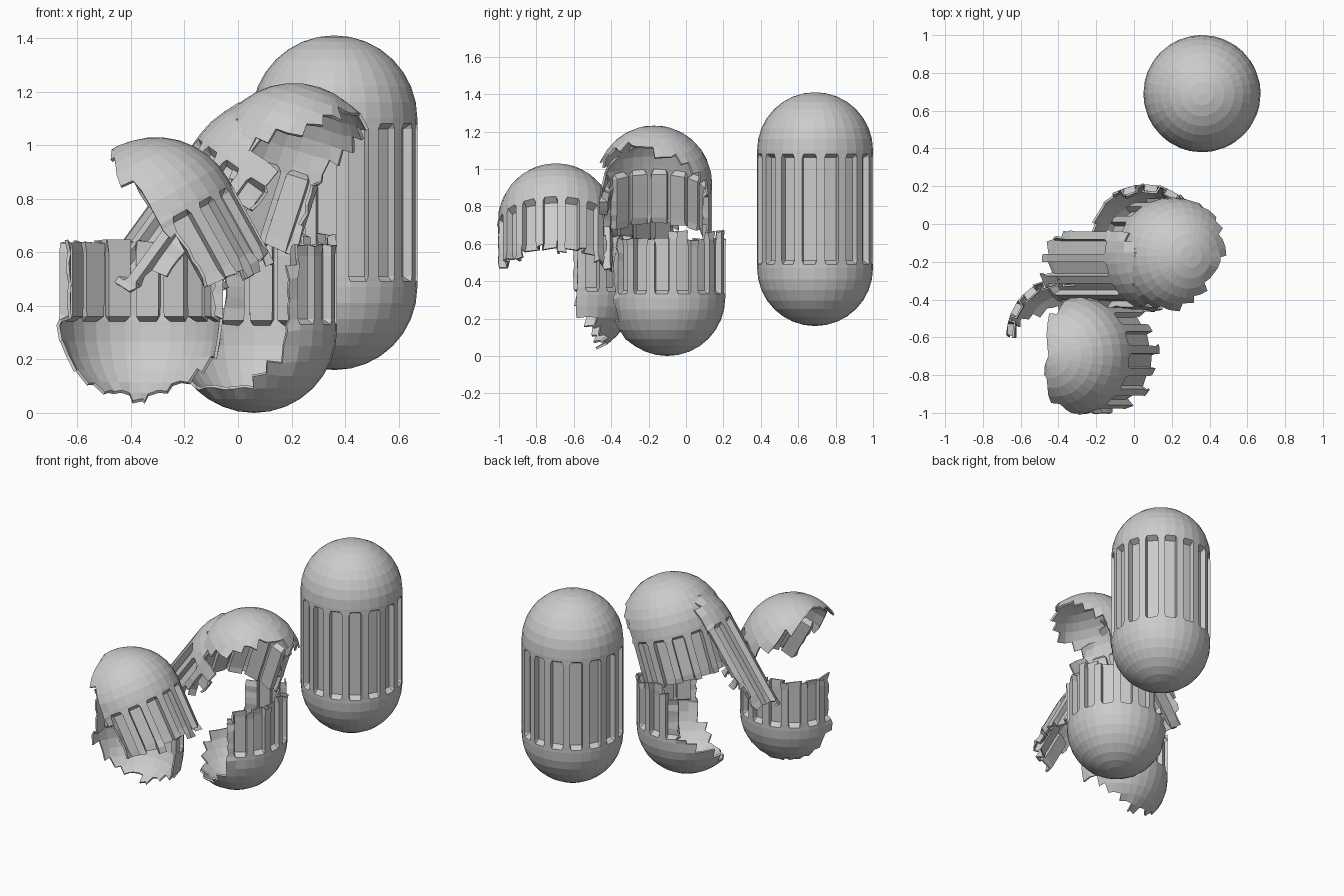
import bpy, bmesh, math, random
from mathutils import Matrix, Vector

if "Cube" in bpy.data.objects:
    bpy.data.objects.remove(bpy.data.objects["Cube"])

R = 0.31        # capsule radius
H = 0.315       # half length of the straight middle
SEG = 32        # sides; every second one is a recessed slot
DEPTH = 0.035   # slot depth
WIDEN = math.radians(1.6)   # slots are wider than the ribs between them
random.seed(4)


def lerp_table(table, az):
    """Height of a fracture line at an angle, from (angle, height) points."""
    for (a0, h0), (a1, h1) in zip(table, table[1:]):
        if a0 <= az <= a1:
            return h0 + (h1 - h0) * (az - a0) / max(a1 - a0, 1e-6)
    return None


def rows():
    """Capsule profile from bottom to top: (height, radius, in_slot)."""
    n = 8
    dome = [(H + R * math.sin(math.pi / 2 * i / n),
             R * math.cos(math.pi / 2 * i / n), False) for i in range(n + 1)]
    bottom = [(-z, r, False) for z, r, s in reversed(dome)]
    m = 14
    slots = [(-0.275 + 0.55 * i / m, R, True) for i in range(m + 1)]
    return bottom + [(-0.295, R, False)] + slots + [(0.295, R, False)] + dome


def capsule(name, loc, tilt=0, lo=None, hi=None, from_dome=0):
    """Fluted capsule, or the fragment of it between fracture lines lo and hi.
    from_dome = 1 / -1 places loc at the centre of the top / bottom dome."""
    bm = bmesh.new()
    prof = rows()
    cols = [(k, side) for k in range(SEG) for side in (-1, 0)]
    grid = []
    for z, r, slot in prof:
        ring = []
        for k, side in cols:
            a = 2 * math.pi * k / SEG
            if slot:
                a += -WIDEN if k % 2 else WIDEN
            rr = r - DEPTH if slot and (k + side) % 2 else r
            ring.append(bm.verts.new((rr * math.cos(a), rr * math.sin(a), z)))
        grid.append(ring)
    noise = [random.uniform(-0.015, 0.015) for _ in range(SEG)]
    n = len(cols)
    for j in range(len(prof) - 1):
        zm = (prof[j][0] + prof[j + 1][0]) / 2
        for i in range(n):
            k, side = cols[i]
            az = (k + (0.5 if side == 0 else 0)) * 360 / SEG
            if lo:
                h = lerp_table(lo, az)
                if h is None or zm < h + noise[k]:
                    continue
            if hi:
                h = lerp_table(hi, az)
                if h is None or zm > h + noise[k]:
                    continue
            i2 = (i + 1) % n
            bm.faces.new((grid[j][i], grid[j][i2], grid[j + 1][i2], grid[j + 1][i]))
    bmesh.ops.remove_doubles(bm, verts=bm.verts, dist=1e-4)
    bmesh.ops.delete(bm, geom=[v for v in bm.verts if not v.link_faces], context='VERTS')
    # ragged fracture edge
    if lo or hi:
        for v in bm.verts:
            if v.is_boundary:
                v.co += Vector([random.uniform(-0.008, 0.008) for _ in range(3)])
    bmesh.ops.recalc_face_normals(bm, faces=bm.faces)
    # normals must point outwards
    if sum(f.normal.dot(Vector((f.calc_center_median().x, f.calc_center_median().y, 0)))
           * f.calc_area() for f in bm.faces) < 0:
        bmesh.ops.reverse_faces(bm, faces=bm.faces)
    mat = (Matrix.Translation(loc) @ Matrix.Rotation(math.radians(tilt), 4, 'Y')
           @ Matrix.Translation((0, 0, -H * from_dome)))
    bm.transform(mat)
    me = bpy.data.meshes.new(name)
    bm.to_mesh(me)
    bm.free()
    ob = bpy.data.objects.new(name, me)
    bpy.context.collection.objects.link(ob)
    # broken pieces are thin shells
    if lo or hi:
        mod = ob.modifiers.new("wall", 'SOLIDIFY')
        mod.thickness = 0.012
        mod.offset = -1
    return ob


# whole capsule standing at the back
capsule("whole_capsule", (0.36, 0.69, 0.785))

# lower half of the broken capsule, opened towards the front left
capsule("lower_half", (0.06, -0.10, R), from_dome=-1,
        hi=[(0, 0.01), (105, 0.01), (115, -0.3), (150, -0.35), (165, -0.48),
            (220, -0.55), (270, -0.54), (285, -0.43), (292, -0.32), (300, 0), (360, 0.01)])

# wall fragment standing at the front left, hollow side to the front
capsule("lower_wall_fragment", (-0.365, -0.59, 0.325), from_dome=-1,
        lo=[(0, -0.38), (20, -0.47), (45, -0.55), (90, -0.6), (140, -0.57),
            (165, -0.47), (178, -0.36)],
        hi=[(0, 0), (178, 0)])

# leaning upper half, opened towards the front right
capsule("upper_half", (0.208, -0.17, 0.922), tilt=18, from_dome=1,
        lo=[(0, 0.54), (30, 0.52), (50, 0.45), (64, 0.33), (70, 0), (225, 0), (235, 0.3),
            (250, 0.40), (265, 0.45), (290, 0.54), (330, 0.57), (360, 0.54)])

# long slotted panel leaning on the upper half
capsule("long_panel", (0.11, -0.15, 0.86), tilt=36, from_dome=1,
        lo=[(155, 0), (165, -0.15), (175, -0.26), (190, -0.29), (225, -0.32), (240, -0.32),
            (245, 0), (255, 0.15), (272, 0.2)],
        hi=[(155, 0.36), (180, 0.54), (200, 0.5), (230, 0.45), (272, 0.36)])

# tilted top fragment at the front
capsule("front_top_fragment", (-0.305, -0.695, 0.72), tilt=-29, from_dome=1,
        lo=[(0, -0.01), (76, -0.01), (84, 0.35), (96, 0.54), (110, 0.64), (248, 0.64),
            (262, 0.5), (274, 0.33), (280, -0.02), (360, -0.01)])
